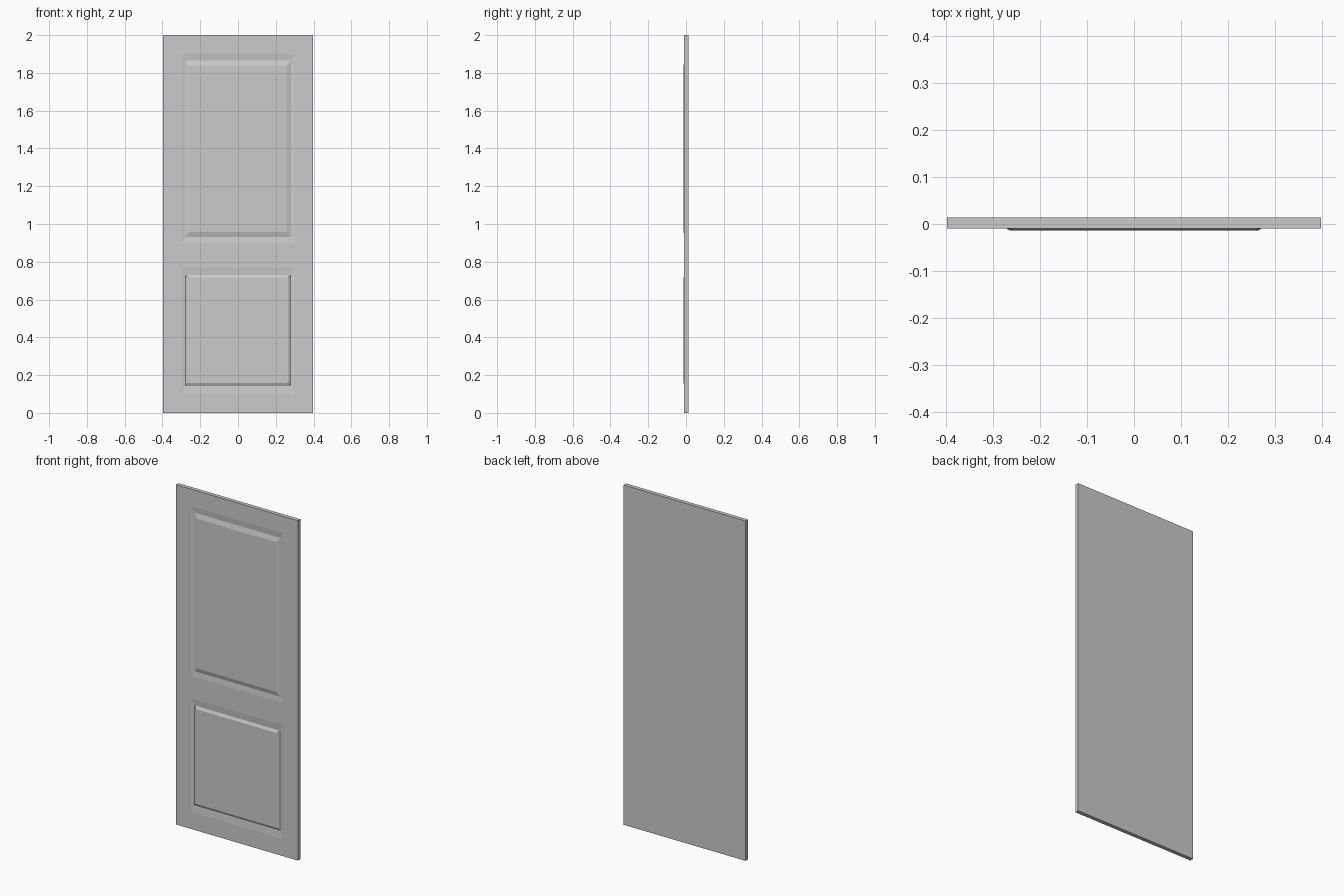
import bpy, bmesh

if "Cube" in bpy.data.objects:
    bpy.data.objects.remove(bpy.data.objects["Cube"])

HALF_W, HEIGHT = 0.397, 2.0
BACK, FRONT, GROOVE, FIELD = 0.0135, -0.0095, -0.006, -0.0135

# Each panel: nested rectangles (half width, bottom z, top z, y depth)
lower = [(0.30, 0.10, 0.77, FRONT), (0.278, 0.143, 0.731, GROOVE), (0.264, 0.158, 0.716, FIELD)]
upper = [(0.30, 0.90, 1.90, FRONT), (0.280, 0.932, 1.866, GROOVE), (0.258, 0.957, 1.838, FIELD)]

bm = bmesh.new()


def ring(half, z0, z1, y):
    return [bm.verts.new((x, y, z)) for x, z in
            ((-half, z0), (half, z0), (half, z1), (-half, z1))]


def bridge(a, b):
    for i in range(4):
        j = (i + 1) % 4
        bm.faces.new((a[i], a[j], b[j], b[i]))


# Flat front frame: grid of cells, leaving the two panel openings empty
xs = [-HALF_W, -0.30, 0.30, HALF_W]
zs = [0, lower[0][1], lower[0][2], upper[0][1], upper[0][2], HEIGHT]
grid = [[bm.verts.new((x, FRONT, z)) for x in xs] for z in zs]
for r in range(5):
    for c in range(3):
        if not (c == 1 and r in (1, 3)):
            bm.faces.new((grid[r][c], grid[r][c + 1], grid[r + 1][c + 1], grid[r + 1][c]))

# Sides and back of the slab
outline = (grid[0] + [row[-1] for row in grid[1:]]
           + grid[-1][-2::-1] + [row[0] for row in grid[-2:0:-1]])
back = [bm.verts.new((v.co.x, BACK, v.co.z)) for v in outline]
n = len(outline)
for i in range(n):
    j = (i + 1) % n
    bm.faces.new((outline[i], back[i], back[j], outline[j]))
bm.faces.new(back[::-1])

# Moulded panels: slope into the groove, then bevel up to the raised field
for r, panel in ((1, lower), (3, upper)):
    prev = [grid[r][1], grid[r][2], grid[r + 1][2], grid[r + 1][1]]
    for step in panel[1:]:
        nxt = ring(*step)
        bridge(prev, nxt)
        prev = nxt
    bm.faces.new(prev)

bmesh.ops.recalc_face_normals(bm, faces=bm.faces)
mesh = bpy.data.meshes.new("door_leaf")
bm.to_mesh(mesh)
bm.free()
door = bpy.data.objects.new("door_leaf", mesh)
bpy.context.collection.objects.link(door)
